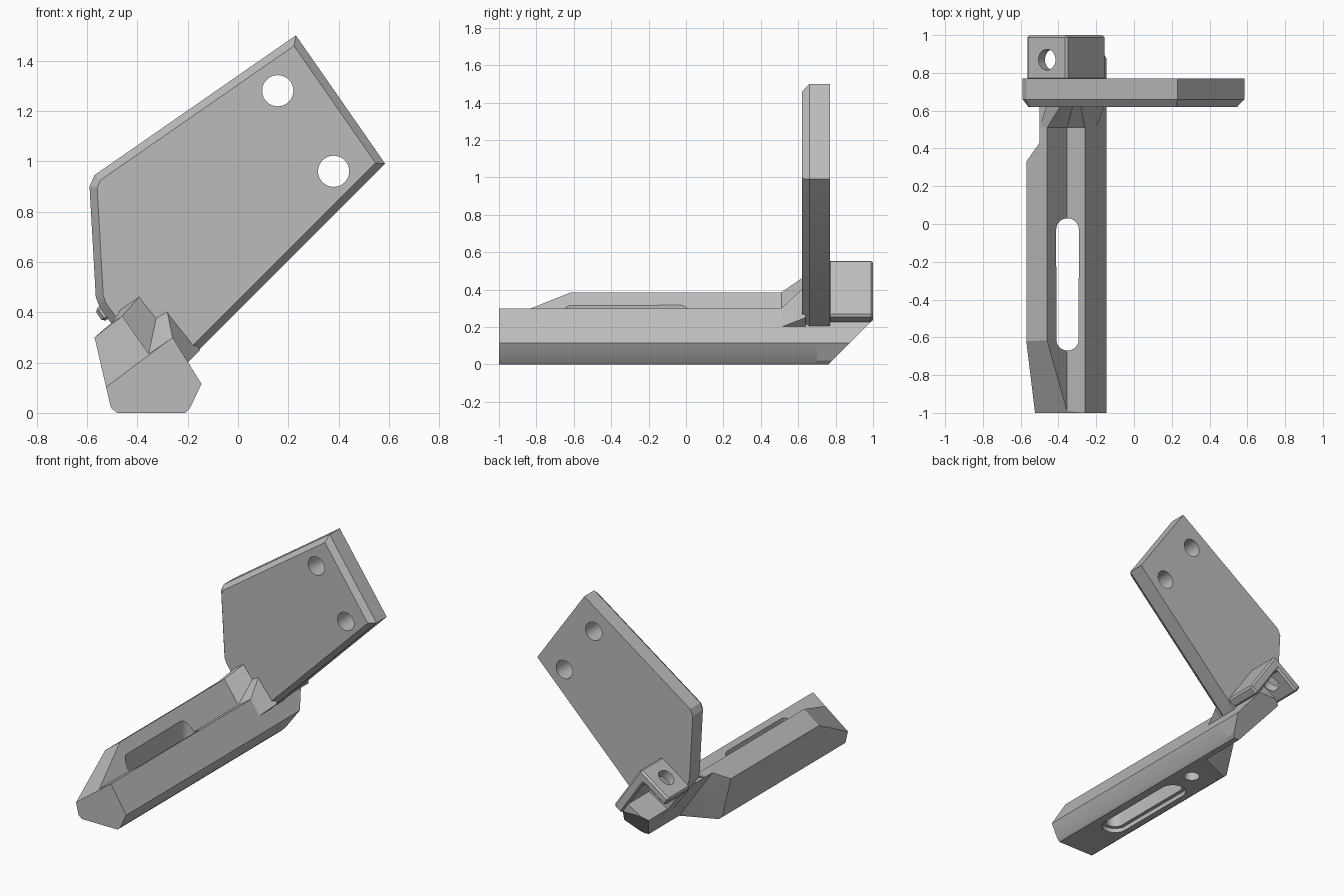
import bpy, bmesh, math
from mathutils import Vector

cube = bpy.data.objects.get("Cube")
if cube:
    bpy.data.objects.remove(cube, do_unlink=True)

grey = bpy.data.materials.new("plain_grey")
grey.use_nodes = True
grey.diffuse_color = (0.5, 0.5, 0.5, 1)
grey.node_tree.nodes["Principled BSDF"].inputs["Base Color"].default_value = (0.5, 0.5, 0.5, 1)


def loft(sections):
    """Closed solid through (y, [(x, z), ...]) sections."""
    bm = bmesh.new()
    rings = [[bm.verts.new((x, y, z)) for x, z in pts] for y, pts in sections]
    n = len(rings[0])
    for a, b in zip(rings, rings[1:]):
        for i in range(n):
            j = (i + 1) % n
            bm.faces.new((a[i], a[j], b[j], b[i]))
    bm.faces.new(rings[0])
    bm.faces.new(rings[-1][::-1])
    bmesh.ops.recalc_face_normals(bm, faces=bm.faces)
    return bm


def slice_off(bm, point, normal):
    """Remove everything on the normal's side of a plane and cap it."""
    res = bmesh.ops.bisect_plane(bm, geom=bm.verts[:] + bm.edges[:] + bm.faces[:],
                                 plane_co=point, plane_no=normal, clear_outer=True)
    edges = [e for e in res["geom_cut"] if isinstance(e, bmesh.types.BMEdge)]
    bmesh.ops.holes_fill(bm, edges=edges, sides=0)
    bmesh.ops.recalc_face_normals(bm, faces=bm.faces)


def make(name, bm):
    mesh = bpy.data.meshes.new(name)
    bm.to_mesh(mesh)
    bm.free()
    mesh.materials.append(grey)
    ob = bpy.data.objects.new(name, mesh)
    bpy.context.collection.objects.link(ob)
    return ob


def apply(ob, mod):
    bpy.context.view_layer.objects.active = ob
    bpy.ops.object.modifier_apply(modifier=mod.name)


def cut(ob, bm):
    cutter = make("cutter", bm)
    cutter.hide_render = True
    mod = ob.modifiers.new("cut", "BOOLEAN")
    mod.operation = "DIFFERENCE"
    mod.solver = "EXACT"
    mod.object = cutter
    apply(ob, mod)
    bpy.data.objects.remove(cutter, do_unlink=True)


def rod(centre, axis, radius, depth, stretch=0):
    """Cylinder cutter; stretch pulls it into a slot along y."""
    bm = bmesh.new()
    bmesh.ops.create_cone(bm, cap_ends=True, segments=32, radius1=radius,
                          radius2=radius, depth=depth)
    for v in bm.verts:
        if stretch:
            v.co.y += math.copysign(stretch, v.co.y)
    turn = Vector((0, 0, 1)).rotation_difference(Vector(axis))
    for v in bm.verts:
        v.co = turn @ v.co + Vector(centre)
    return bm


# Shared corners of the rail: right side, ridge, groove valley, wall top
right = [(-.21, 0), (-.19, .02), (-.145, .115)]
ridge, valley, wall = (-.26, .30), (-.355, .235), (-.46, .385)
full = [(-.48, 0)] + right + [ridge, valley, wall, (-.57, .30), (-.505, .02)]
slim = [(-.25, 0)] + right + [ridge, valley, wall, (-.50, .36), (-.27, .03)]

# Grooved rail with a sloped nose, slot and blind hole
bm = loft([(-1, full), (.33, full), (.43, slim), (.70, slim)])
slice_off(bm, (-.26, -1, .30), Vector((-.6, -.49, .8)).normalized())
rail = make("grooved_rail", bm)
cut(rail, rod((-.352, -.32, .2), (0, 0, 1), .06, .8, .29))
cut(rail, rod((-.352, -.32, 0), (0, 0, 1), .085, .06, .29))
cut(rail, rod((-.32, .2, 0), (0, 0, 1), .05, .22))

# Undercut tail of the rail behind the plate
tail = [(-.25, 0)] + right + [ridge, (-.40, .215)]
bm = loft([(.70, tail), (1, tail)])
slice_off(bm, (0, .76, 0), Vector((0, 1, -1)).normalized())
make("rail_tail", bm)

# Flared gusset between groove and plate
bm = loft([(.51, [ridge, valley, wall, (-.50, .36), (-.3, .1), (-.2, .2)]),
           (.64, [(-.285, .42), (-.32, .40), (-.38, .475), (-.46, .42), (-.3, .1), (-.15, .25)])])
make("gusset", bm)

# Upright plate with chamfered front edge and two holes
outline = [(.585, .99), (.23, 1.5), (-.57, .945), (-.59, .90), (-.565, .46),
           (-.55, .42), (-.33, .115), (-.2, .205)]
bm = loft([(.66, outline), (.77, outline)])
front = min(bm.faces, key=lambda f: f.calc_center_median().y)
bmesh.ops.inset_region(bm, faces=[front], thickness=.03, depth=0, use_even_offset=True)
for v in front.verts:
    v.co.y = .62
plate = make("upright_plate", bm)
for x, z in ((.158, 1.28), (.38, .96)):
    cut(plate, rod((x, .7, z), (0, 1, 0), .062, .5))

# Angled bracket behind the plate, with a screw hole
angle = [(-.355, .56), (-.15, .26), (-.207, .22), (-.378, .471), (-.536, .36), (-.57, .41)]
bracket = make("rear_bracket", loft([(.76, angle), (1, angle)]))
bevel = bracket.modifiers.new("bevel", "BEVEL")
bevel.width = .012
bevel.segments = 1
apply(bracket, bevel)
cut(bracket, rod((-.46, .87, .485), (-.57, 0, .82), .055, .3))

# Smooth round walls, sharp corners elsewhere
for ob in (rail, plate, bracket):
    bpy.ops.object.select_all(action="DESELECT")
    ob.select_set(True)
    bpy.context.view_layer.objects.active = ob
    bpy.ops.object.shade_smooth_by_angle(angle=math.radians(20))
